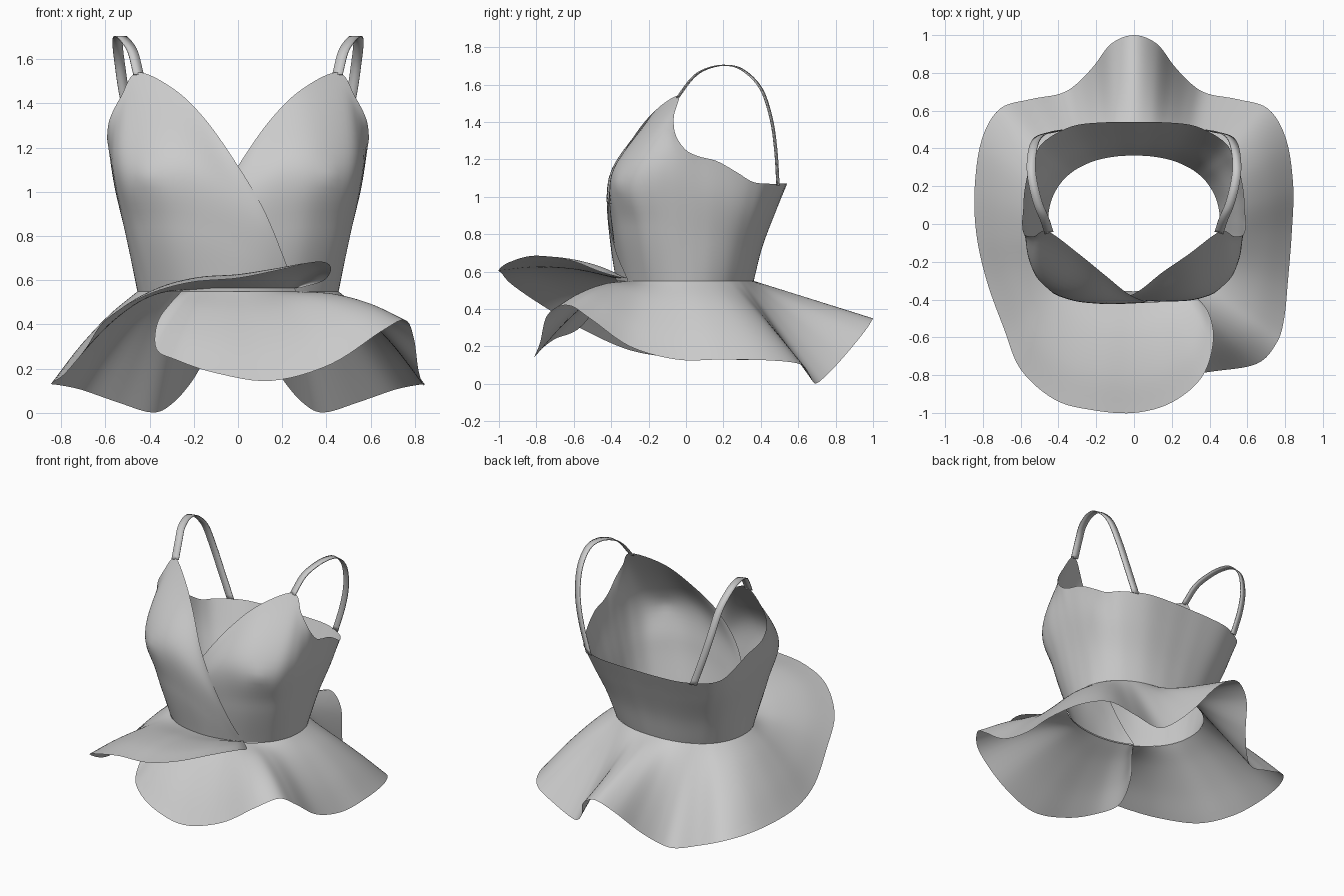
import bpy, bmesh, math
from mathutils import Vector

if "Cube" in bpy.data.objects:
    bpy.data.objects.remove(bpy.data.objects["Cube"])

WAIST = 0.55


def spline(pts, per, mirrored=False):
    """Catmull-Rom curve through pts; mirrored keeps it smooth across x = 0 at the start."""
    p = [Vector(q) for q in pts]
    first = Vector((-p[1].x, p[1].y, p[1].z)) if mirrored else 2 * p[0] - p[1]
    p = [first] + p + [2 * p[-1] - p[-2]]
    out = []
    for i in range(1, len(p) - 2):
        a, b, c, d = p[i - 1:i + 3]
        for k in range(per):
            t = k / per
            out.append(0.5 * (2 * b + (c - a) * t + (2 * a - 5 * b + 4 * c - d) * t * t
                              + (3 * b - a - 3 * c + d) * t ** 3))
    return out + [p[-2]]


def lerp_table(table, z):
    for (z0, v0), (z1, v1) in zip(table, table[1:]):
        if z <= z1:
            return v0 + (v1 - v0) * (z - z0) / (z1 - z0)
    return table[-1][1]


# Torso cross-sections: half width, front depth, back depth, squareness by height
HALF = [(0.5, .455), (.55, .455), (.62, .458), (.7, .477), (.8, .507), (1.0, .555), (1.25, .592)]
FRONT = [(0.5, .37), (.55, .37), (.65, .387), (.8, .407), (1.0, .418), (1.25, .412)]
BACK = [(0.5, .362), (.55, .362), (.65, .382), (.8, .43), (1.07, .54), (1.25, .56)]
SQ_FRONT = [(0.5, 2.0), (.55, 2.0), (1.07, 3.0), (1.25, 3.0)]
SQ_BACK = [(0.5, 2.3), (.55, 2.3), (1.07, 3.6), (1.25, 3.6)]


def torso(deg, z, off=0.0):
    f = math.radians(deg)
    c, s = math.cos(f), math.sin(f)
    n = lerp_table(SQ_BACK if s > 0 else SQ_FRONT, z)
    b = lerp_table(BACK if s > 0 else FRONT, z)
    r = (abs(c / lerp_table(HALF, z)) ** n + abs(s / b) ** n) ** (-1 / n)
    r += off * min(1, max(0, (-deg - 40) / 35))
    return Vector((r * c, r * s, z))


def add_sheet(bm, columns, per, flip, mirrored=True):
    """Loft smooth sheet through columns (rows run upward); flip mirrors in x."""
    rows = [spline(r, per, mirrored) for r in zip(*columns)]
    m = -1 if flip else 1
    grid = [[bm.verts.new((m * v.x, v.y, v.z)) for v in r] for r in rows]
    for r0, r1 in zip(grid, grid[1:]):
        for i in range(len(r0) - 1):
            q = [r0[i], r1[i], r1[i + 1], r0[i + 1]]
            bm.faces.new(q[::-1] if flip else q)


def finish(bm, name):
    bmesh.ops.remove_doubles(bm, verts=bm.verts, dist=1e-4)
    me = bpy.data.meshes.new(name)
    bm.to_mesh(me)
    bm.free()
    for p in me.polygons:
        p.use_smooth = True
    ob = bpy.data.objects.new(name, me)
    bpy.context.collection.objects.link(ob)
    return ob


# Bodice: (angle round the torso, top edge height or explicit top point)
TOP = [(90, 1.07), (75, 1.07), (58, 1.07), (43, 1.07), (34, 1.08), (26, 1.13), (16, 1.19),
       (7, 1.215), (0, 1.25), (-8, (.58, -.055, 1.33)), (-18, (.53, -.065, 1.43)),
       (-30, (.455, -.04, 1.54)), (-48, (.29, -.16, 1.465)), (-66, (.15, -.27, 1.33)),
       (-88, (.015, -.375, 1.14)), (-105, .93), (-118, .72), (-130, .555)]


def bodice_columns(off):
    cols = []
    for deg, top in TOP:
        if isinstance(top, tuple):
            t = Vector(top)
            t.y -= off if deg < -50 else 0
        else:
            t = torso(deg, top, off)
        zl = min(1.13, WAIST + (t.z - WAIST) * .7)
        knots = [torso(deg, WAIST + (zl - WAIST) * k / 2, off) for k in range(3)] + [t]
        cols.append(spline(knots, 8))
    return cols


bm = bmesh.new()
add_sheet(bm, bodice_columns(-.014), 6, False)
add_sheet(bm, bodice_columns(.004), 6, True)
for v in bm.verts:  # bust points
    if v.co.y < -.1:
        d = math.hypot(abs(v.co.x) - .42, v.co.z - 1.07)
        v.co.y -= .02 * math.exp(-d / .05)
finish(bm, "bodice")

# Peplum: (waist angle, hem point), back shared, each front side different
HEM_BACK = [(90, (0, 1, .35)), (78, (.12, .955, .28)), (66, (.21, .84, .14)), (56, (.3, .745, .04)),
            (48, (.39, .69, .002)), (40, (.55, .66, .05)), (30, (.71, .61, .105)),
            (18, (.805, .45, .125)), (5, (.843, .2, .13))]
HEM_UNDER = [(-10, (.835, -.05, .13)), (-24, (.815, -.3, .2)), (-36, (.795, -.5, .34)),
             (-46, (.755, -.63, .42)), (-56, (.65, -.74, .37)), (-68, (.42, -.78, .22)),
             (-84, (.15, -.81, .145)), (-100, (-.1, -.78, .18)), (-112, (-.28, -.7, .24)),
             (-122, (-.37, -.58, .29)), (-126, (-.36, -.46, .42)), (-130, (-.27, -.34, .535))]
HEM_OVER = [(-10, (.835, -.05, .14)), (-22, (.78, -.3, .18)), (-34, (.69, -.55, .29)),
            (-46, (.6, -.77, .42)), (-60, (.42, -.93, .53)), (-75, (.22, -.985, .59)),
            (-90, (0, -1, .61)), (-104, (-.2, -.945, .65)), (-116, (-.36, -.81, .685)),
            (-124, (-.42, -.62, .66)), (-127, (-.39, -.46, .60)), (-130, (-.28, -.34, .565))]


def peplum_columns(hem, off):
    cols = []
    for deg, h in HEM_BACK + hem:
        w, h = torso(deg, WAIST, off), Vector(h)
        # the upper front layer lifts slightly at the waist
        w.z += max(0, off) * 1.5 * min(1, max(0, (-deg - 40) / 35))
        bulge = .06 * (h - w).length * min(1, max(0, (40 - deg) / 30))
        mid = [w.lerp(h, t) + Vector((0, 0, bulge * math.sin(math.pi * t))) for t in (.33, .67)]
        cols.append(spline([h, mid[1], mid[0], w], 6))
    return cols


bm = bmesh.new()
add_sheet(bm, peplum_columns(HEM_UNDER, -.006), 6, False)
add_sheet(bm, peplum_columns(HEM_OVER, .01), 6, True)
finish(bm, "peplum")

# Shoulder straps: thin flat bands arching from front tip to back edge
PATH = [(.45, -.045, 1.53), (.475, .03, 1.63), (.505, .1, 1.68), (.532, .2, 1.703), (.545, .3, 1.68),
        (.535, .4, 1.58), (.51, .455, 1.42), (.465, .48, 1.25), (.40, .492, 1.06)]
bm = bmesh.new()
path = spline(PATH, 6)
for flip in (False, True):
    half = Vector((.023, -.006, 0))
    edges = [[p + half for p in path], [p - half for p in path]]
    add_sheet(bm, list(zip(*edges)), 1, flip, False)
straps = finish(bm, "shoulder_straps")
mod = straps.modifiers.new("thickness", 'SOLIDIFY')
mod.thickness = .006
mod.offset = 0
